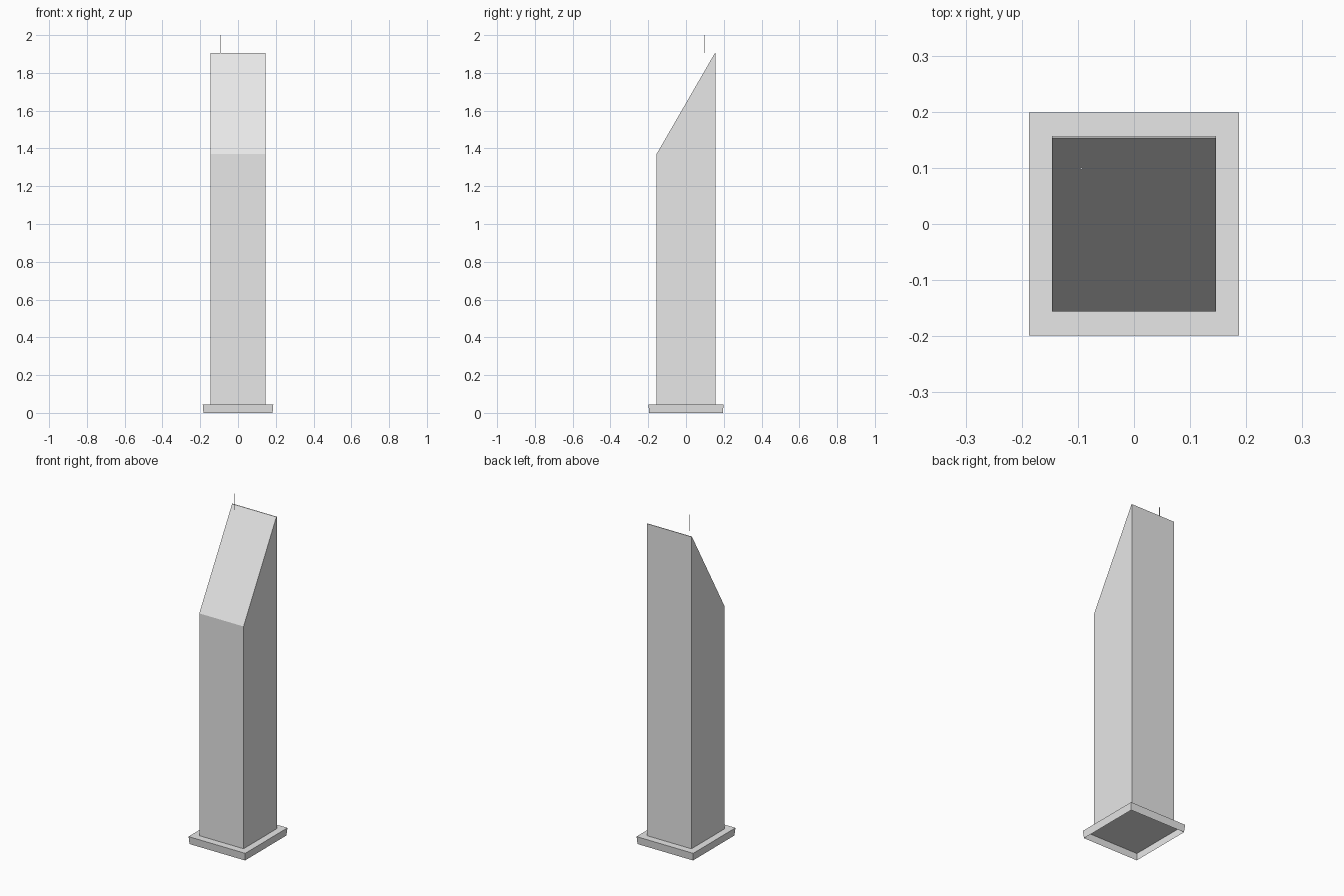
import bpy
import bmesh

cube = bpy.data.objects.get("Cube")
if cube:
    bpy.data.objects.remove(cube, do_unlink=True)

# One pale grey for the whole building
grey = bpy.data.materials.new("pale_grey")
grey.use_nodes = True
colour = (0.8, 0.8, 0.8, 1)
grey.diffuse_color = colour
grey.node_tree.nodes["Principled BSDF"].inputs["Base Color"].default_value = colour


def add_object(name, bm):
    bmesh.ops.recalc_face_normals(bm, faces=bm.faces)
    mesh = bpy.data.meshes.new(name)
    bm.to_mesh(mesh)
    bm.free()
    mesh.materials.append(grey)
    obj = bpy.data.objects.new(name, mesh)
    bpy.context.collection.objects.link(obj)
    return obj


BASE_TOP = 0.045

# Base: shallow slab, open underneath, drawn in slightly at the bottom
bm = bmesh.new()
bmesh.ops.create_cube(bm, size=2)
for v in bm.verts:
    top = v.co.z > 0
    inset = 0 if top else 0.004
    v.co = (v.co.x * (0.187 - inset), v.co.y * (0.199 - inset), BASE_TOP if top else 0)
bottom = [f for f in bm.faces if all(v.co.z < 0.01 for v in f.verts)]
bmesh.ops.delete(bm, geom=bottom, context="FACES_ONLY")
add_object("base", bm)

# Tower: side profile with a steep roof and narrow ridge, extruded across x
HALF_WIDTH = 0.146
profile = [(-0.156, BASE_TOP), (-0.156, 1.37), (0.153, 1.905), (0.157, 1.905), (0.157, BASE_TOP)]
bm = bmesh.new()
side = bm.faces.new([bm.verts.new((-HALF_WIDTH, y, z)) for y, z in profile])
result = bmesh.ops.extrude_face_region(bm, geom=[side], use_keep_orig=True)
moved = [g for g in result["geom"] if isinstance(g, bmesh.types.BMVert)]
bmesh.ops.translate(bm, verts=moved, vec=(2 * HALF_WIDTH, 0, 0))
add_object("tower", bm)

# Antenna: thin rod above the roof, starting at ridge height
bm = bmesh.new()
bmesh.ops.create_cone(bm, cap_ends=True, segments=8, radius1=0.002, radius2=0.002, depth=0.095)
antenna = add_object("antenna", bm)
antenna.location = (-0.094, 0.099, 1.9525)
